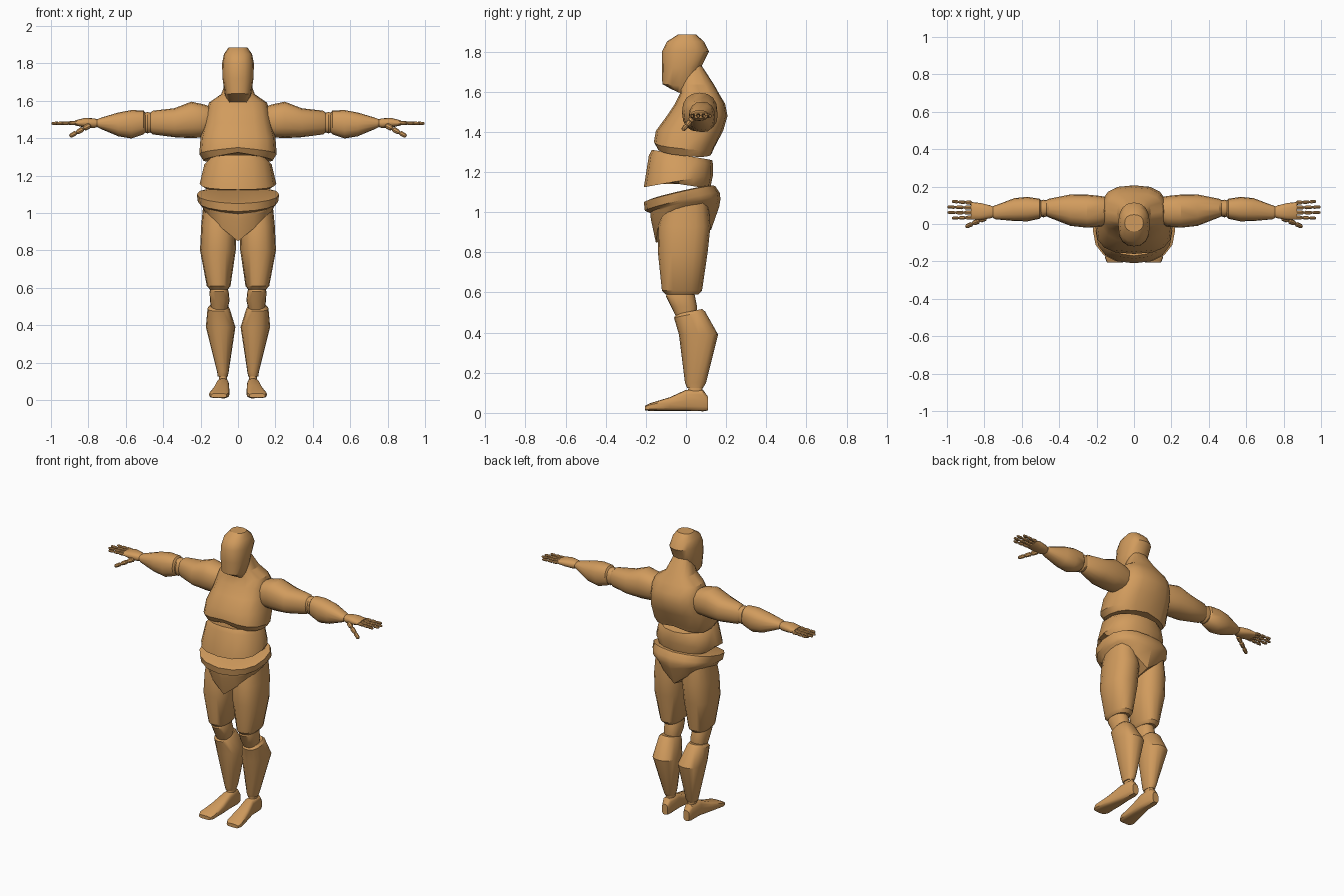
import bpy
import bmesh
from math import cos, sin, pi, radians
from mathutils import Vector

cube = bpy.data.objects.get("Cube")
if cube:
    bpy.data.objects.remove(cube, do_unlink=True)

wood = bpy.data.materials.new("warm_wood")
wood.use_nodes = True
tone = (0.64, 0.33, 0.11, 1)
wood.diffuse_color = tone
wood.node_tree.nodes["Principled BSDF"].inputs["Base Color"].default_value = tone


def power(value, exponent):
    return (1 if value >= 0 else -1) * abs(value) ** exponent


def loft(name, rings, axis="z", sign=1, sides=16, square=0.85):
    """Skin rounded rings (t, a0, a1, b0, b1, slope, drop) along an axis."""
    bm = bmesh.new()
    loops = []
    for ring in rings:
        t, a0, a1, b0, b1, slope, drop = (tuple(ring) + (0, 0))[:7]
        ra, rb = (a1 - a0) / 2, (b1 - b0) / 2
        loop = []
        for i in range(sides):
            angle = 2 * pi * i / sides
            ca, cb = power(cos(angle), square), power(sin(angle), square)
            a, b = a0 + ra + ra * ca, b0 + rb + rb * cb
            h = t + slope * rb * cb - drop * (1 - abs(ca))
            x, y, z = {"z": (a, b, h), "x": (h, a, b), "y": (a, h, b)}[axis]
            loop.append(bm.verts.new((x * sign, y, z)))
        loops.append(loop)
    for low, high in zip(loops, loops[1:]):
        for i in range(sides):
            j = (i + 1) % sides
            bm.faces.new((low[i], low[j], high[j], high[i]))
    # Caps run in strips from front to back so that shaped rims stay clean
    for loop in (loops[0], loops[-1]):
        for i in range(sides // 2):
            corners = [loop[i], loop[i + 1], loop[-i - 1], loop[-i]]
            bm.faces.new(list(dict.fromkeys(corners)))
    return finish(name, bm)


def finish(name, bm):
    bmesh.ops.recalc_face_normals(bm, faces=bm.faces[:])
    mesh = bpy.data.meshes.new(name)
    bm.to_mesh(mesh)
    bm.free()
    mesh.materials.append(wood)
    obj = bpy.data.objects.new(name, mesh)
    bpy.context.collection.objects.link(obj)
    bpy.ops.object.select_all(action="DESELECT")
    obj.select_set(True)
    bpy.context.view_layer.objects.active = obj
    bpy.ops.object.shade_smooth_by_angle(angle=radians(32))
    return obj


def body(name, rings, square=0.85):
    """Centred part: rings are (z, half width, front, back, slope, drop)."""
    return loft(name, [(r[0], -r[1], r[1]) + tuple(r[2:]) for r in rings],
                square=square)


def digit(name, start, end, radius, sign):
    """Finger of three tapered segments separated by narrow joints."""
    start, end = Vector(start), Vector(end)
    turn = (end - start).to_track_quat("Z", "Y")
    length = (end - start).length
    bm = bmesh.new()
    loops = []
    for k in range(3):
        for part, width in ((0.04, 0.6), (0.2, 1), (0.8, 0.9), (0.96, 0.55)):
            r = radius * width * (1 - 0.1 * k)
            loop = []
            for i in range(8):
                angle = i * pi / 4
                spot = Vector((r * cos(angle), r * sin(angle),
                               length * (k + part) / 3))
                p = start + turn @ spot
                loop.append(bm.verts.new((p.x * sign, p.y, p.z)))
            loops.append(loop)
    for low, high in zip(loops, loops[1:]):
        for i in range(8):
            j = (i + 1) % 8
            bm.faces.new((low[i], low[j], high[j], high[i]))
    bm.faces.new(loops[0])
    bm.faces.new(loops[-1])
    finish(name, bm)


# Head with a flat crown and an angled jaw
body("head", [(1.59, .045, -.075, .03, -.45), (1.63, .07, -.118, .05, -.1),
              (1.72, .083, -.12, .075), (1.8, .085, -.12, .115),
              (1.85, .075, -.095, .09), (1.885, .05, -.04, .05)])

# Chest, sloping back and neck
body("chest", [(1.28, .185, -.145, .13, -.1, -.03),
               (1.315, .207, -.16, .14, -.1, -.02),
               (1.405, .2, -.15, .185), (1.48, .18, -.095, .207),
               (1.54, .17, -.055, .195), (1.59, .155, -.03, .165),
               (1.635, .09, -.03, .14), (1.73, .055, -.02, .078)], 0.75)

# Rounded belly section
body("waist", [(1.14, .185, -.19, .12, -.15), (1.155, .205, -.21, .135, .18),
               (1.26, .18, -.185, .135, -.14),
               (1.285, .155, -.17, .13, -.17)])

# Hips, with a rim and leg openings cut upward at the sides
body("pelvis", [(1.03, .19, -.15, .125, .23, .15),
                (1.045, .2, -.175, .165, .18, .05),
                (1.05, .205, -.178, .172, .2, .02),
                (1.062, .215, -.205, .168, .24, .01),
                (1.1, .22, -.21, .145, .23, .01),
                (1.105, .19, -.18, .12, .23, .01)])

for side, s in (("left", 1), ("right", -1)):
    # Leg
    loft(side + "_thigh", [(.59, .055, .15, -.1, .06),
                           (.61, .04, .167, -.12, .08),
                           (.8, .012, .203, -.14, .108),
                           (.93, .008, .197, -.138, .122),
                           (1.05, .03, .185, -.11, .11)], sign=s)
    loft(side + "_knee", [(.47, .06, .14, -.045, .05),
                          (.53, .045, .15, -.075, .055),
                          (.58, .05, .152, -.1, .045),
                          (.61, .06, .145, -.09, .04)], sign=s)
    loft(side + "_shin", [(.125, .055, .108, .005, .085),
                          (.15, .05, .112, -.005, .1),
                          (.39, .014, .172, -.035, .16),
                          (.49, .045, .163, -.06, .095, .2),
                          (.505, .055, .15, -.045, .08, .2)], sign=s)
    loft(side + "_ankle", [(.07, .055, .105, .005, .085),
                           (.15, .06, .1, .015, .08)], sign=s)
    loft(side + "_foot", [(.11, .058, .1, .012, .08),
                          (.085, .05, .11, .008, .115),
                          (.0, .048, .115, .01, .115),
                          (-.08, .045, .135, .01, .078),
                          (-.18, .047, .155, .01, .048),
                          (-.205, .06, .145, .012, .035)],
         "y", s, square=0.6)

    # Arm
    loft(side + "_upper_arm", [(.13, .01, .14, 1.43, 1.56),
                               (.18, -.015, .15, 1.405, 1.58),
                               (.25, -.02, .157, 1.4, 1.595),
                               (.34, -.01, .158, 1.405, 1.56),
                               (.455, .035, .135, 1.42, 1.547),
                               (.475, .045, .125, 1.435, 1.53)], "x", s)
    loft(side + "_elbow", [(.44, .05, .12, 1.44, 1.53),
                           (.485, .035, .13, 1.425, 1.54),
                           (.52, .05, .12, 1.44, 1.53)], "x", s)
    loft(side + "_forearm", [(.495, .04, .125, 1.43, 1.535),
                             (.505, .028, .135, 1.42, 1.548),
                             (.57, .014, .145, 1.398, 1.55),
                             (.64, .016, .138, 1.41, 1.537),
                             (.74, .025, .1, 1.452, 1.507),
                             (.755, .033, .095, 1.46, 1.5)], "x", s)
    # Hand
    loft(side + "_hand", [(.74, .04, .088, 1.465, 1.497),
                          (.77, .03, .1, 1.453, 1.506),
                          (.82, .022, .112, 1.457, 1.508),
                          (.872, .025, .118, 1.468, 1.495)], "x", s)
    for i, reach in enumerate((.975, .998, 1, .975)):
        y = .035 + .026 * i
        digit(f"{side}_finger_{i + 1}", (.865, y, 1.481),
              (reach, y + .004 * (i - 1), 1.479), .011, s)
    digit(side + "_thumb", (.79, .035, 1.47), (.9, -.015, 1.41), .016, s)
